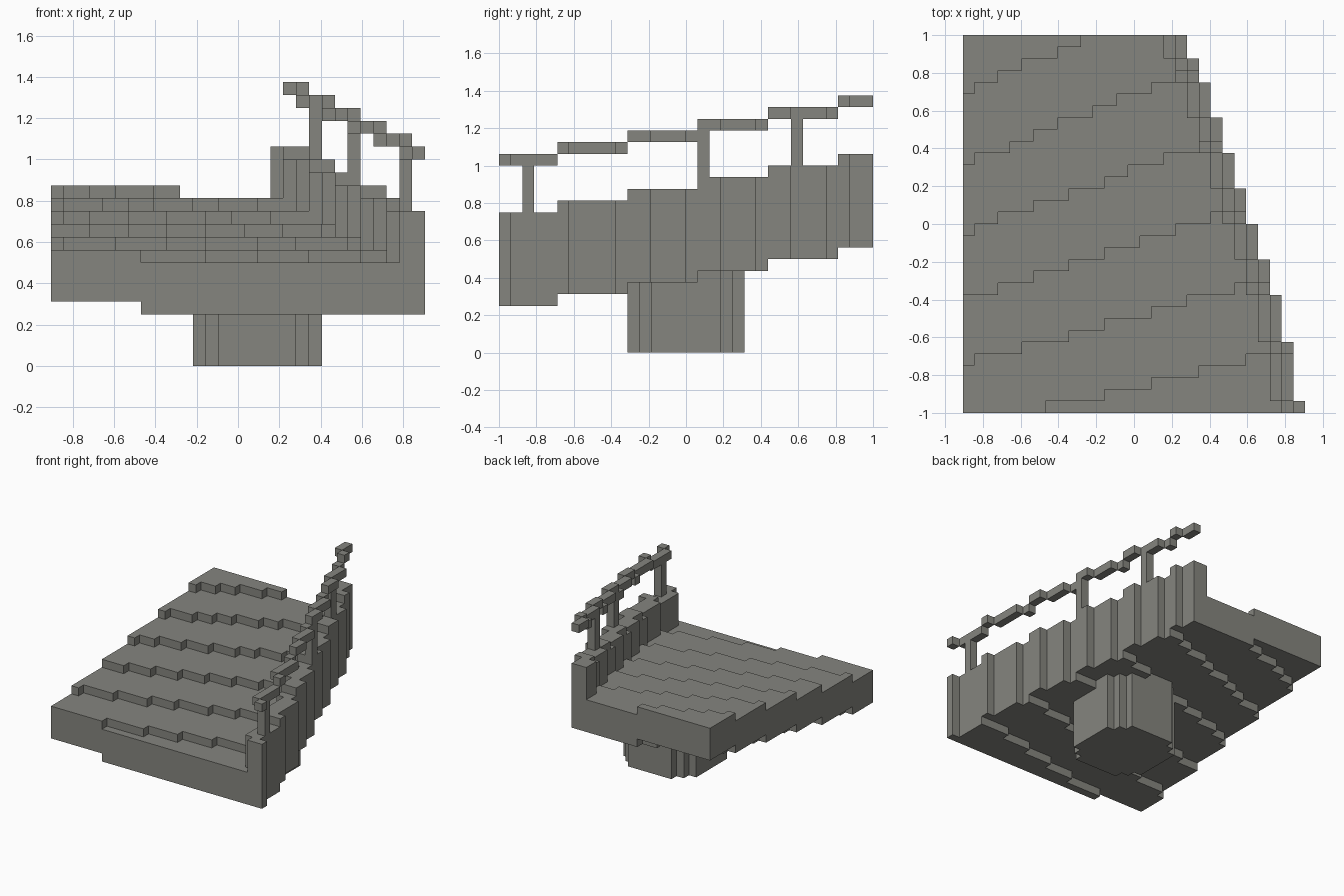
import bpy, bmesh

if "Cube" in bpy.data.objects:
    bpy.data.objects.remove(bpy.data.objects["Cube"], do_unlink=True)

U = 1 / 16            # block size
NX, NY = 29, 32       # footprint in blocks

stone = bpy.data.materials.new("grey_stone")
stone.use_nodes = True
COL = (0.235, 0.235, 0.212, 1)
stone.diffuse_color = COL
bsdf = stone.node_tree.nodes["Principled BSDF"]
bsdf.inputs["Base Color"].default_value = COL
bsdf.inputs["Roughness"].default_value = 0.9


def prism(bm, rows, z0, z1):
    """Extrude a stepped outline; rows are (first y, last y, left x, right x) in blocks."""
    right = [p for y0, y1, a, b in rows for p in ((b, y0), (b, y1))]
    left = [p for y0, y1, a, b in reversed(rows) for p in ((a, y1), (a, y0))]
    pts = []
    for p in right + left:
        if pts and p == pts[-1]:
            continue
        if len(pts) > 1 and pts[-2][0] == pts[-1][0] == p[0]:
            pts.pop()         # drop the middle of a straight run
        pts.append(p)
    verts = [bm.verts.new(((x - NX / 2) * U, (y - NY / 2) * U, z0 * U)) for x, y in pts]
    base = bm.faces.new(verts)
    top = bmesh.ops.extrude_face_region(bm, geom=[base], use_keep_orig=True)
    bmesh.ops.translate(bm, vec=(0, 0, (z1 - z0) * U),
                        verts=[v for v in top["geom"] if isinstance(v, bmesh.types.BMVert)])


def finish(bm, name):
    bmesh.ops.recalc_face_normals(bm, faces=bm.faces[:])
    me = bpy.data.meshes.new(name)
    bm.to_mesh(me)
    bm.free()
    me.materials.append(stone)
    ob = bpy.data.objects.new(name, me)
    bpy.context.collection.objects.link(ob)


# Each step edge: starting row, then the columns where it moves back one row
EDGES = [
    (0, (7, 12, 16, 20, 24)),
    (4, (1, 5, 9, 12, 16, 19, 23)),
    (10, (3, 6, 9, 12, 15, 18, 21)),
    (15, (1, 3, 6, 9, 12, 14, 17, 20)),
    (21, (1, 4, 6, 8, 11, 13, 16, 18)),
    (27, (1, 3, 5, 8, 10)),
]
# Rows where the slanted right side moves in by one block
SIDE = (1, 6, 10, 13, 16, 19, 22, 25, 28, 30)
# Rows where the side wall and rail rise by one block
RISE = (0, 5, 11, 17, 23, 29, NY)


def outer(j):
    return NX - sum(j >= s for s in SIDE)


def level(i, j):
    return sum(j >= y + sum(i >= c for c in cols) for y, cols in EDGES)


# Broad sloping deck: one stepped slab per level
bm = bmesh.new()
for n in range(7):
    rows = []
    for j in range(NY):
        cells = [i for i in range(outer(j) - 2) if level(i, j) == n]
        if cells:
            rows.append((j, j + 1, cells[0], cells[-1] + 1))
    prism(bm, rows, n + 4, n + 8)
finish(bm, "deck_steps")

# Side wall, two blocks thick, rising with the deck
bm = bmesh.new()
for n in range(6):
    prism(bm, [(j, j + 1, outer(j) - 2, outer(j)) for j in range(RISE[n], RISE[n + 1])],
          n + 4, n + 12)
finish(bm, "side_wall")

# Handrail, one block thick, in straight runs
bm = bmesh.new()
cuts = sorted(set(SIDE) | set(RISE))
for a, b in zip(cuts, cuts[1:]):
    n = sum(a >= r for r in RISE) - 1
    prism(bm, [(a, b, outer(a) - 1, outer(a))], n + 16, n + 17)
finish(bm, "handrail")

# Rail posts
bm = bmesh.new()
for j in (2, 17, 25):
    n = sum(j >= r for r in RISE) - 1
    prism(bm, [(j, j + 1, outer(j) - 1, outer(j))], n + 12, n + 16)
finish(bm, "rail_posts")

# Round stepped column under the deck
bm = bmesh.new()
prism(bm, [(11, 12, 13, 19), (12, 13, 12, 20), (13, 19, 11, 21),
           (19, 20, 12, 20), (20, 21, 13, 19)], 0, 8)
finish(bm, "support_column")
